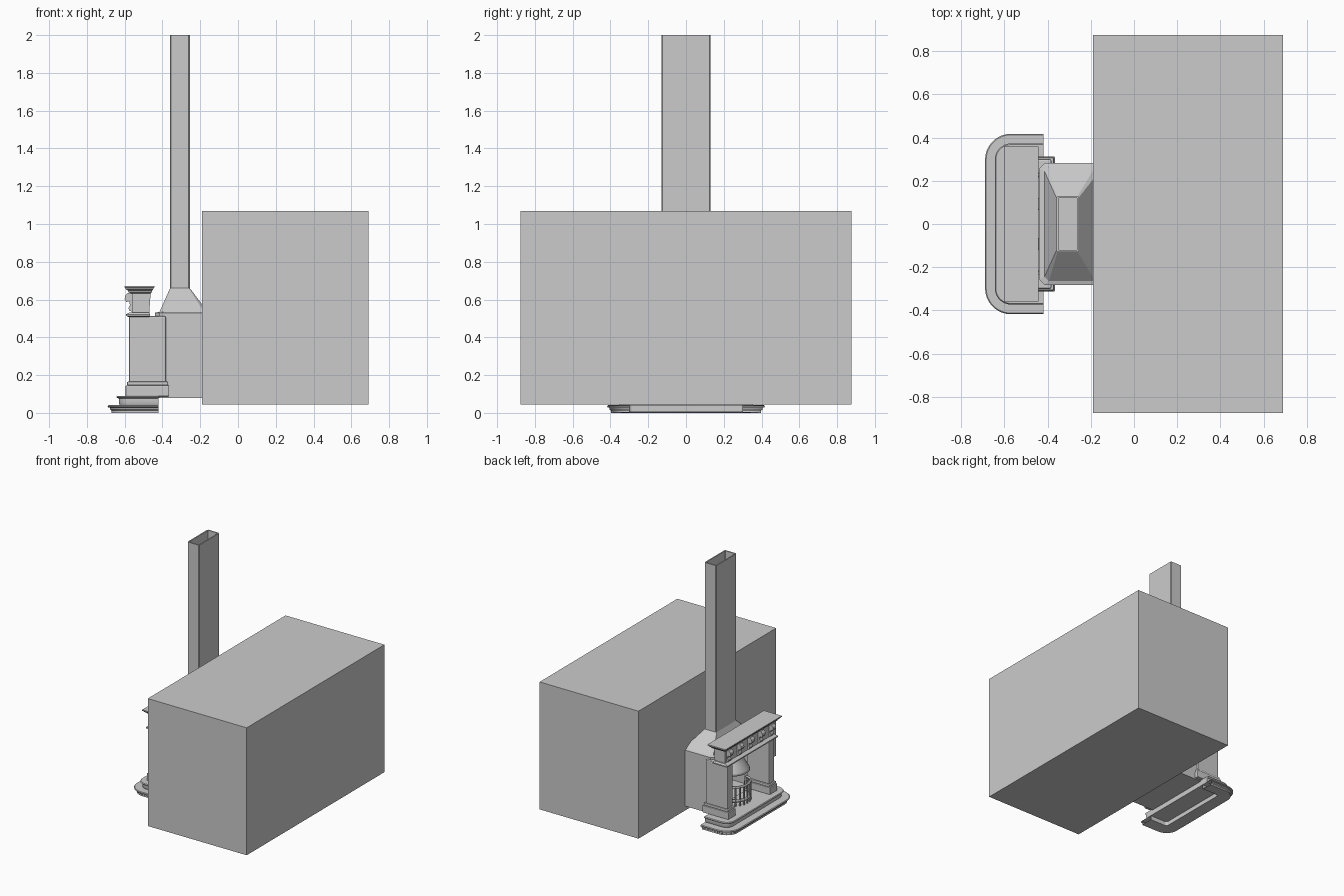
import bpy, bmesh, math
from mathutils import Vector

if "Cube" in bpy.data.objects:
    bpy.data.objects.remove(bpy.data.objects["Cube"])


def finish(name, bm, angle=None):
    bmesh.ops.recalc_face_normals(bm, faces=bm.faces[:])
    me = bpy.data.meshes.new(name)
    bm.to_mesh(me)
    bm.free()
    ob = bpy.data.objects.new(name, me)
    bpy.context.collection.objects.link(ob)
    if angle:
        bpy.ops.object.select_all(action='DESELECT')
        ob.select_set(True)
        bpy.context.view_layer.objects.active = ob
        bpy.ops.object.shade_smooth_by_angle(angle=math.radians(angle))
    return ob


def box(name, x0, x1, y0, y1, z0, z1, bevel=0):
    bm = bmesh.new()
    bmesh.ops.create_cube(bm, size=1)
    for v in bm.verts:
        v.co = Vector((x0 + (v.co.x + .5) * (x1 - x0), y0 + (v.co.y + .5) * (y1 - y0),
                       z0 + (v.co.z + .5) * (z1 - z0)))
    if bevel:
        bmesh.ops.bevel(bm, geom=bm.edges[:], offset=bevel, segments=2, profile=.5, affect='EDGES')
    return finish(name, bm)


def loft(name, rings, closed=True, cap_top=False, cap_bottom=False, skip=(), angle=None):
    bm = bmesh.new()
    vs = [[bm.verts.new(p) for p in r] for r in rings]
    n = len(vs[0])
    for k in range(len(vs) - 1):
        for i in range(n if closed else n - 1):
            if (k, i) not in skip:
                j = (i + 1) % n
                bm.faces.new((vs[k][i], vs[k][j], vs[k + 1][j], vs[k + 1][i]))
    if cap_top:
        bm.faces.new(vs[-1])
    if cap_bottom:
        bm.faces.new(vs[0])
    return finish(name, bm, angle)


def hearth_outline(off, z, r=.12):
    # U-shaped plan, straight at the back, rounded towards -x
    x0, hy = -.69 + off, .418 - off
    r = max(r - off, .02)
    pts = [(-.42, hy, z)]
    for s, a0 in ((1, 90), (-1, 180)):
        for i in range(9):
            a = math.radians(a0 + 90 * i / 8)
            pts.append((x0 + r + r * math.cos(a), s * (hy - r) + r * math.sin(a), z))
    return pts + [(-.42, -hy, z)]


def rect_ring(x0, x1, hy, c, z):
    # Rectangle with chamfered corners, last edge faces -x
    return [(x0 + c, -hy, z), (x1 - c, -hy, z), (x1, -hy + c, z), (x1, hy - c, z),
            (x1 - c, hy, z), (x0 + c, hy, z), (x0, hy - c, z), (x0, -hy + c, z)]


def plain_ring(x0, x1, hy, z):
    return [(x0, -hy, z), (x1, -hy, z), (x1, hy, z), (x0, hy, z)]


# Large chimney-breast block
box("wall_block", -.19, .69, -.875, .875, .045, 1.07)

# Firebox, hood and flue as one hollow shell, open at the front and top
flue = loft("firebox_and_flue", [
    rect_ring(-.44, -.15, .282, .025, .08),
    rect_ring(-.44, -.15, .282, .025, .53),
    rect_ring(-.415, -.16, .265, .02, .535),
    rect_ring(-.36, -.255, .13, .006, .66),
    rect_ring(-.36, -.255, .13, .006, 2.0)], cap_bottom=True, skip={(0, 6)})
m = flue.modifiers.new("wall", 'SOLIDIFY')
m.thickness = .01
m.offset = -1

# Lower hearth kerb: hollow U with a lip
prof = [(.115, .006), (.02, .0), (.02, .012), (.012, .018), (.012, .027), (.002, .03),
        (0, .036), (.005, .041), (.115, .041), (.115, .006)]
loft("hearth_kerb", [hearth_outline(o, z) for o, z in prof], closed=False, angle=30)

# Upper hearth slab
prof = [(.065, .04), (.06, .05), (.06, .075), (.05, .079), (.045, .084), (.05, .09)]
loft("hearth_slab", [hearth_outline(o, z) for o, z in prof], cap_top=True, cap_bottom=True, angle=30)

for s, side in ((1, "left"), (-1, "right")):
    def yy(a, b):
        return sorted((s * a, s * b))
    # Pilasters on stepped plinths
    box(side + "_plinth", -.595, -.365, *yy(.215, .312), .088, .145, .004)
    box(side + "_plinth_cap", -.588, -.37, *yy(.22, .307), .145, .165, .006)
    box(side + "_pilaster", -.578, -.382, *yy(.232, .3), .16, .512, .008)

# Architrave, frieze and stepped mantel shelf
loft("architrave", [plain_ring(*p) for p in (
    (-.58, -.47, .315, .508), (-.592, -.465, .325, .513), (-.592, -.465, .325, .522),
    (-.575, -.47, .315, .532))], cap_top=True, cap_bottom=True)
loft("frieze", [plain_ring(-.562, -.47, .305, .53), plain_ring(-.562, -.462, .305, .64)],
     cap_top=True, cap_bottom=True)
loft("mantel_shelf", [plain_ring(*p) for p in (
    (-.565, -.46, .315, .632), (-.58, -.457, .33, .638), (-.582, -.455, .335, .648),
    (-.592, -.45, .347, .653), (-.597, -.447, .352, .661), (-.602, -.442, .358, .664),
    (-.602, -.442, .358, .672))], cap_top=True, cap_bottom=True)

# Scroll brackets along the frieze
scroll = [(-.555, .535), (-.575, .54), (-.58, .553), (-.572, .572), (-.576, .59),
          (-.592, .588), (-.6, .602), (-.597, .62), (-.585, .634), (-.555, .636)]
for i in range(5):
    y = -.27 + i * .135
    loft("scroll_bracket_%d" % i, [[(x, y + d, z) for x, z in scroll] for d in (-.02, .02)],
         cap_top=True, cap_bottom=True)


def arc(cx, rx, ry, z, n=16):
    return [(cx - rx * math.sin(math.pi * i / n), ry * math.cos(math.pi * i / n), z) for i in range(n + 1)]


# Flared smoke canopy
canopy = loft("smoke_canopy", [arc(-.44, rx, ry, z) for rx, ry, z in (
    (.10, .12, .33), (.095, .115, .35), (.06, .085, .40), (.04, .07, .46), (.04, .07, .51))],
    closed=False, angle=40)
canopy.modifiers.new("wall", 'SOLIDIFY').thickness = .006

# Bowed fire basket: rails, bars and floor
for k, (z, h) in enumerate(((.125, .016), (.235, .014))):
    rail = loft("basket_rail_%d" % k, [arc(-.45, .10, .12, z), arc(-.45, .10, .12, z + h)], closed=False, angle=40)
    rail.modifiers.new("wall", 'SOLIDIFY').thickness = .012
for i, (x, y, z) in enumerate(arc(-.45, .095, .115, .13, 10)):
    box("basket_bar_%d" % i, x - .005, x + .005, y - .005, y + .005, .09, .245)
loft("basket_floor", [arc(-.45, .095, .115, .118), arc(-.45, .095, .115, .126)],
     cap_top=True, cap_bottom=True)
